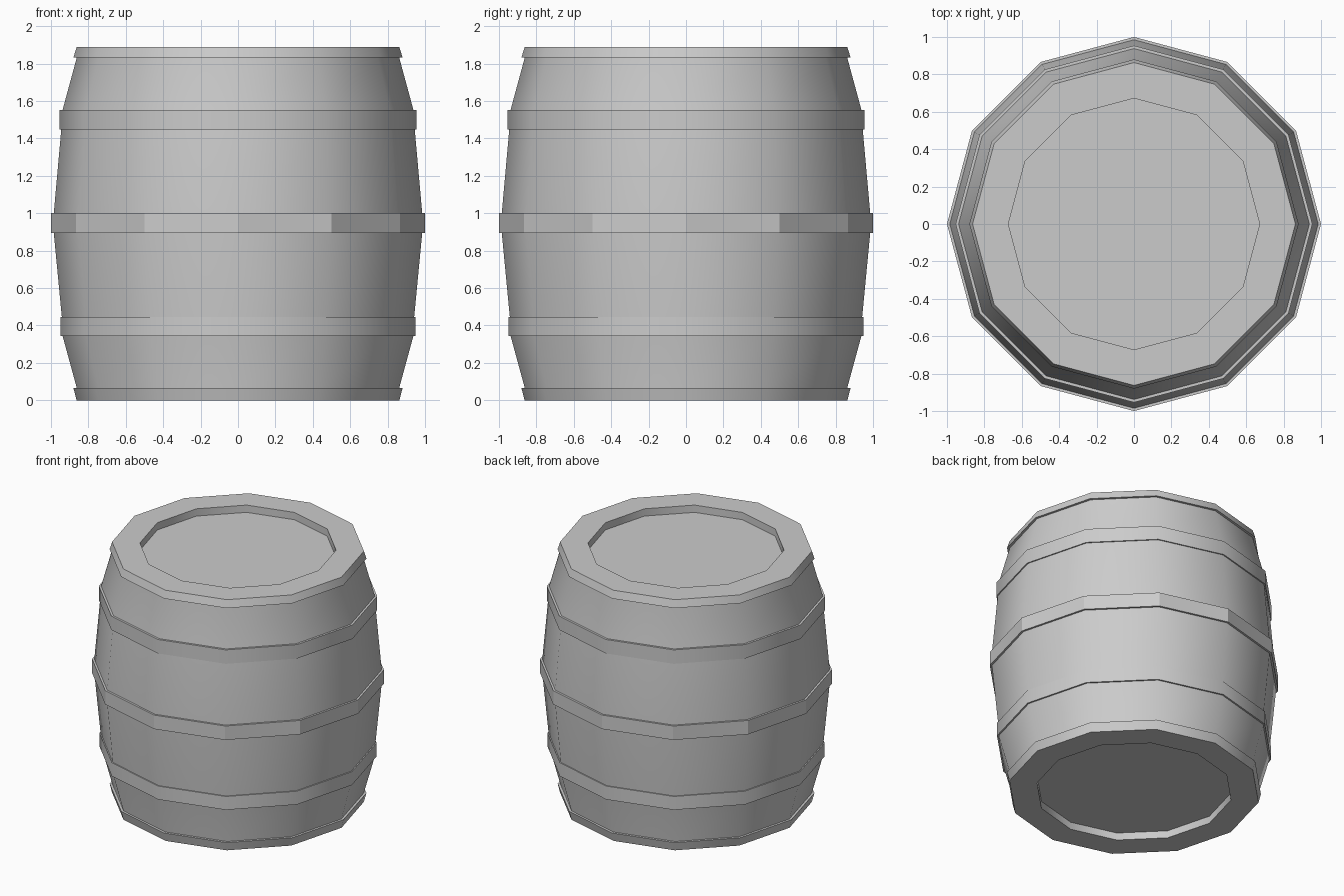
import bpy, bmesh
from math import sin, cos, pi, radians

if "Cube" in bpy.data.objects:
    bpy.data.objects.remove(bpy.data.objects["Cube"])

SIDES = 12


def lathe(name, profile, closed=False, smooth=True):
    """Spin an (r, z) profile into a 12-sided part; open profiles get end caps."""
    bm = bmesh.new()
    rings = [[bm.verts.new((r * cos(2 * pi * i / SIDES), r * sin(2 * pi * i / SIDES), z))
              for i in range(SIDES)] for r, z in profile]
    pairs = list(zip(rings, rings[1:]))
    if closed:
        pairs.append((rings[-1], rings[0]))
    else:
        bm.faces.new(rings[0])
        bm.faces.new(rings[-1])
    for a, b in pairs:
        for i in range(SIDES):
            j = (i + 1) % SIDES
            bm.faces.new((a[i], a[j], b[j], b[i]))
    bmesh.ops.recalc_face_normals(bm, faces=bm.faces)
    for f in bm.faces:
        f.smooth = smooth
    for e in bm.edges:
        e.smooth = e.calc_face_angle(0) < radians(35)
    mesh = bpy.data.meshes.new(name)
    bm.to_mesh(mesh)
    bm.free()
    obj = bpy.data.objects.new(name, mesh)
    bpy.context.collection.objects.link(obj)
    return obj


TOP = 1.888
LID_R, LID_DEPTH = 0.672, 0.055

# Bulging wooden body with a recessed lid at each end
lathe("barrel_body", [
    (LID_R, LID_DEPTH), (LID_R, 0), (0.863, 0), (0.862, 0.066),
    (0.938, 0.345), (0.942, 0.446), (0.985, 0.895), (0.985, 1.0),
    (0.945, 1.447), (0.938, 1.552), (0.862, 1.832),
    (0.863, TOP), (LID_R, TOP), (LID_R, TOP - LID_DEPTH)])

# Three straight hoops; the middle one is faceted
for name, r, z0, z1, smooth in (("lower_hoop", 0.95, 0.345, 0.446, True),
                                ("middle_hoop", 1.0, 0.895, 1.0, False),
                                ("upper_hoop", 0.954, 1.447, 1.552, True)):
    lathe(name, [(r - 0.05, z0), (r, z0), (r, z1), (r - 0.05, z1)], True, smooth)

# Flared rim bands at both ends
lathe("bottom_rim", [(0.863, 0), (0.88, 0.066), (0.84, 0.066)], True)
lathe("top_rim", [(0.863, TOP), (0.88, 1.832), (0.84, 1.832)], True)
